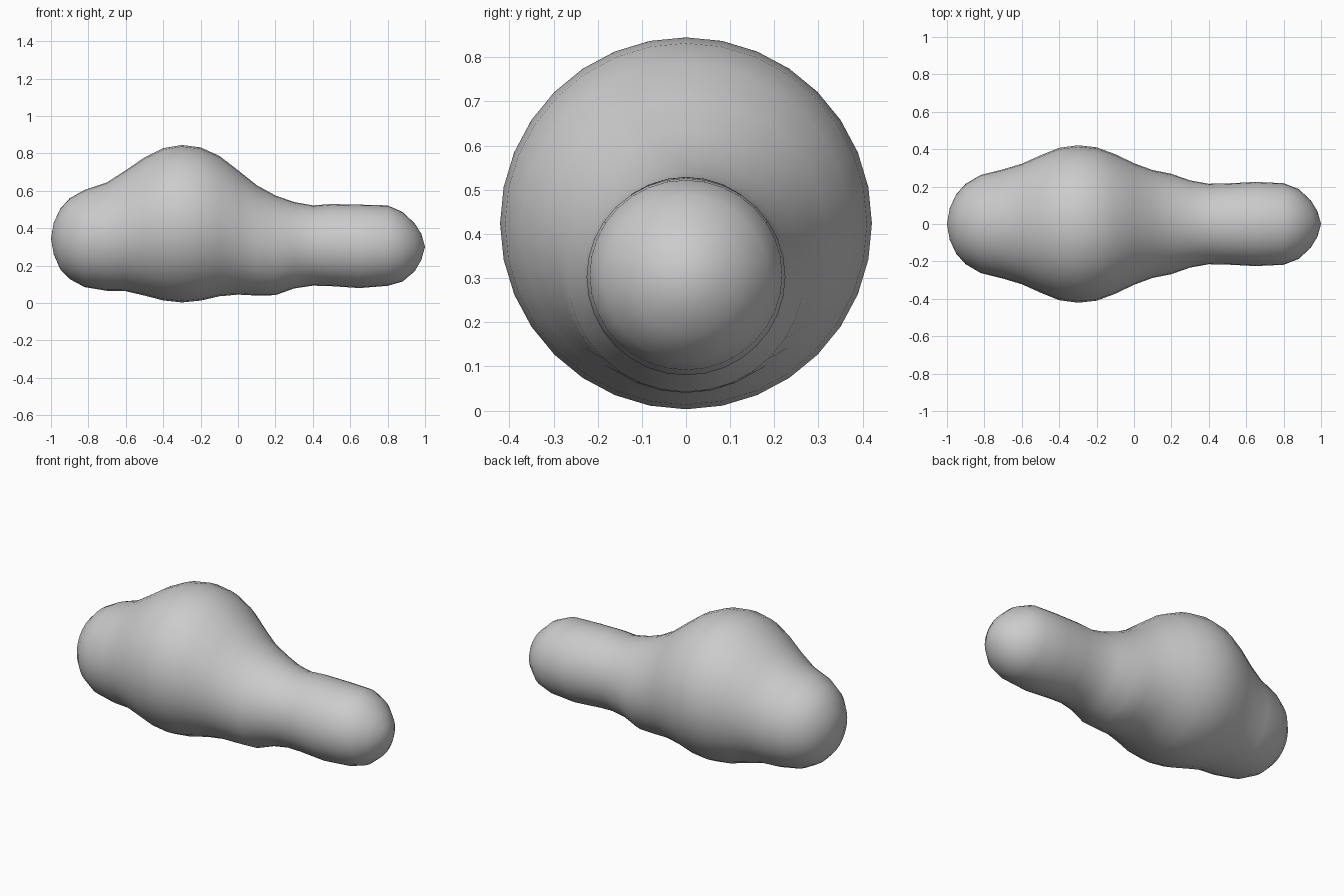
import bpy, bmesh
from math import cos, sin, pi

# Silhouette stations: x, bottom z, top z, half width
STATIONS = [
    (-0.985, 0.26, 0.43, 0.085), (-0.95, 0.18, 0.505, 0.16),
    (-0.90, 0.128, 0.56, 0.215), (-0.82, 0.085, 0.605, 0.262),
    (-0.70, 0.065, 0.645, 0.292), (-0.60, 0.063, 0.71, 0.322),
    (-0.50, 0.04, 0.778, 0.367), (-0.40, 0.014, 0.828, 0.407),
    (-0.30, 0.003, 0.845, 0.421), (-0.20, 0.013, 0.832, 0.41),
    (-0.10, 0.036, 0.787, 0.373), (0.00, 0.045, 0.71, 0.325),
    (0.10, 0.04, 0.63, 0.288), (0.20, 0.042, 0.575, 0.268),
    (0.30, 0.078, 0.54, 0.233), (0.40, 0.093, 0.522, 0.215),
    (0.50, 0.09, 0.529, 0.217), (0.65, 0.08, 0.526, 0.225),
    (0.80, 0.092, 0.522, 0.218), (0.88, 0.115, 0.487, 0.187),
    (0.945, 0.17, 0.425, 0.127), (0.98, 0.23, 0.37, 0.07),
]
TIPS = ((-1.0, 0.345), (1.0, 0.30))
SIDES = 32

bm = bmesh.new()
# Oval ring at each station
rings = []
for x, lo, hi, w in STATIONS:
    cz, h = (lo + hi) / 2, (hi - lo) / 2
    rings.append([bm.verts.new((x, w * cos(2 * pi * i / SIDES),
                                cz + h * sin(2 * pi * i / SIDES)))
                  for i in range(SIDES)])
left, right = [bm.verts.new((x, 0, z)) for x, z in TIPS]

# Skin between rings
for a, b in zip(rings, rings[1:]):
    for i in range(SIDES):
        j = (i + 1) % SIDES
        bm.faces.new((a[i], a[j], b[j], b[i]))

# Rounded end caps
for i in range(SIDES):
    j = (i + 1) % SIDES
    bm.faces.new((left, rings[0][j], rings[0][i]))
    bm.faces.new((right, rings[-1][i], rings[-1][j]))

bmesh.ops.recalc_face_normals(bm, faces=bm.faces)
for f in bm.faces:
    f.smooth = True
mesh = bpy.data.meshes.new("blob_body")
bm.to_mesh(mesh)
bm.free()
bpy.context.collection.objects.link(bpy.data.objects.new("blob_body", mesh))
